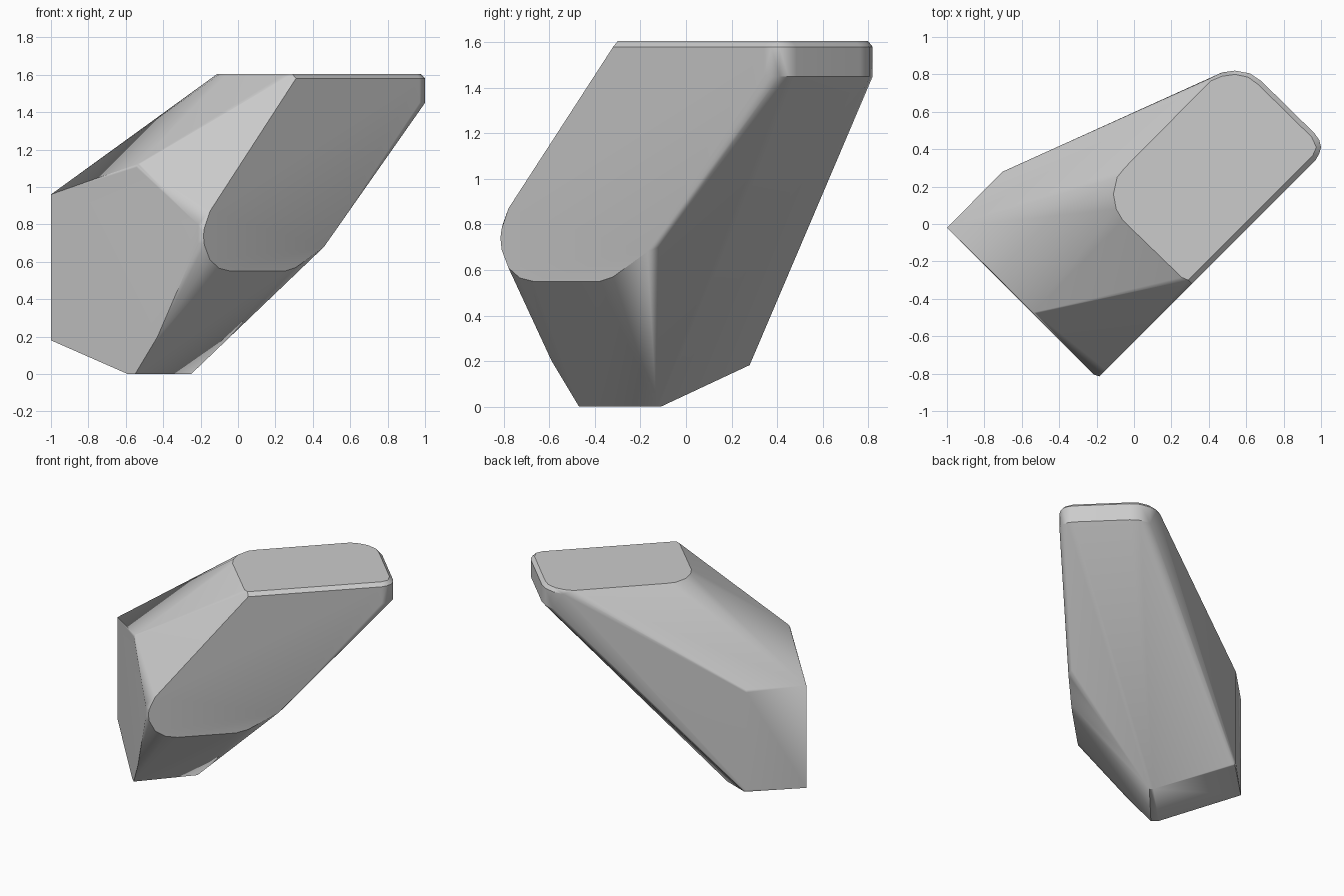
import bpy, bmesh, math
from mathutils import Vector

cube = bpy.data.objects.get("Cube")
if cube:
    bpy.data.objects.remove(cube, do_unlink=True)

points = []


def at_height(plan, *heights):
    points.extend((x, y, z) for x, y in plan for z in heights)


# Flat slab on the right side, given as x and z on a vertical plane
slab = [(-.15, .87), (-.18, .78), (-.185, .74), (-.18, .69), (-.15, .61), (-.10, .565),
        (-.04, .55), (.25, .55), (.31, .57), (.46, .68), (.31, 1.58), (.96, 1.58)]
points += [(x, x - .63, z) for x, z in slab]
points.append((.47, -.12, .70))

# Rounded rim of the raised end
rim_left = [(.97, .34), (.99, .375), (1, .41), (.99, .45), (.965, .485)]
rim_back = [(.68, .765), (.62, .805), (.54, .82)]
at_height(rim_left + rim_back, 1.45, 1.58)
at_height([(.47, .81), (.41, .78)], 1.58)

# Flat top, slightly inset from the rim
top = [(.29, -.30), (.955, .365), (.975, .41), (.95, .465), (.665, .745), (.61, .785),
       (.54, .80), (.47, .79), (.41, .765), (-.05, .30), (-.09, .25), (-.11, .16),
       (-.095, .08), (-.06, .02), (.255, -.285)]
at_height(top, 1.605)

# Pointed front edge and the upright face beside it
at_height([(-.215, -.805)], .70, .80)
points.append((-.43, -.59, .2))
at_height([(-1, -.02)], .18, .96)

# Narrow base
at_height([(-.59, -.43), (-.55, -.47), (-.25, -.13), (-.27, -.11)], 0)

# Softened corners: small round clusters
r = .025
for corner in [(-.525, -.46, 1.105), (-.685, .262, .94), (-.685, .262, .20)]:
    for lat in (-90, -45, 0, 45, 90):
        for lon in range(0, 360, 45):
            a, b = math.radians(lat), math.radians(lon)
            points.append(Vector(corner) + r * Vector(
                (math.cos(a) * math.cos(b), math.cos(a) * math.sin(b), math.sin(a))))

# Wrap the points in one faceted shell
bm = bmesh.new()
for p in points:
    bm.verts.new(p)
bmesh.ops.remove_doubles(bm, verts=bm.verts, dist=.002)
bmesh.ops.convex_hull(bm, input=bm.verts)
bmesh.ops.delete(bm, geom=[v for v in bm.verts if not v.link_faces], context='VERTS')
bmesh.ops.dissolve_limit(bm, angle_limit=math.radians(1), verts=bm.verts, edges=bm.edges)
bmesh.ops.recalc_face_normals(bm, faces=bm.faces)
mesh = bpy.data.meshes.new("rock")
bm.to_mesh(mesh)
bm.free()
rock = bpy.data.objects.new("rock", mesh)
bpy.context.collection.objects.link(rock)

# Plain stone colour
stone = bpy.data.materials.new("stone_grey")
stone.use_nodes = True
colour = (.6, .6, .6, 1)
stone.diffuse_color = colour
stone.node_tree.nodes["Principled BSDF"].inputs["Base Color"].default_value = colour
mesh.materials.append(stone)

# Smooth the gentle edges, keep the hard ones
bpy.ops.object.select_all(action='DESELECT')
rock.select_set(True)
bpy.context.view_layer.objects.active = rock
bpy.ops.object.shade_smooth_by_angle(angle=math.radians(30))
weighted = rock.modifiers.new("weighted_normals", 'WEIGHTED_NORMAL')
weighted.keep_sharp = True
